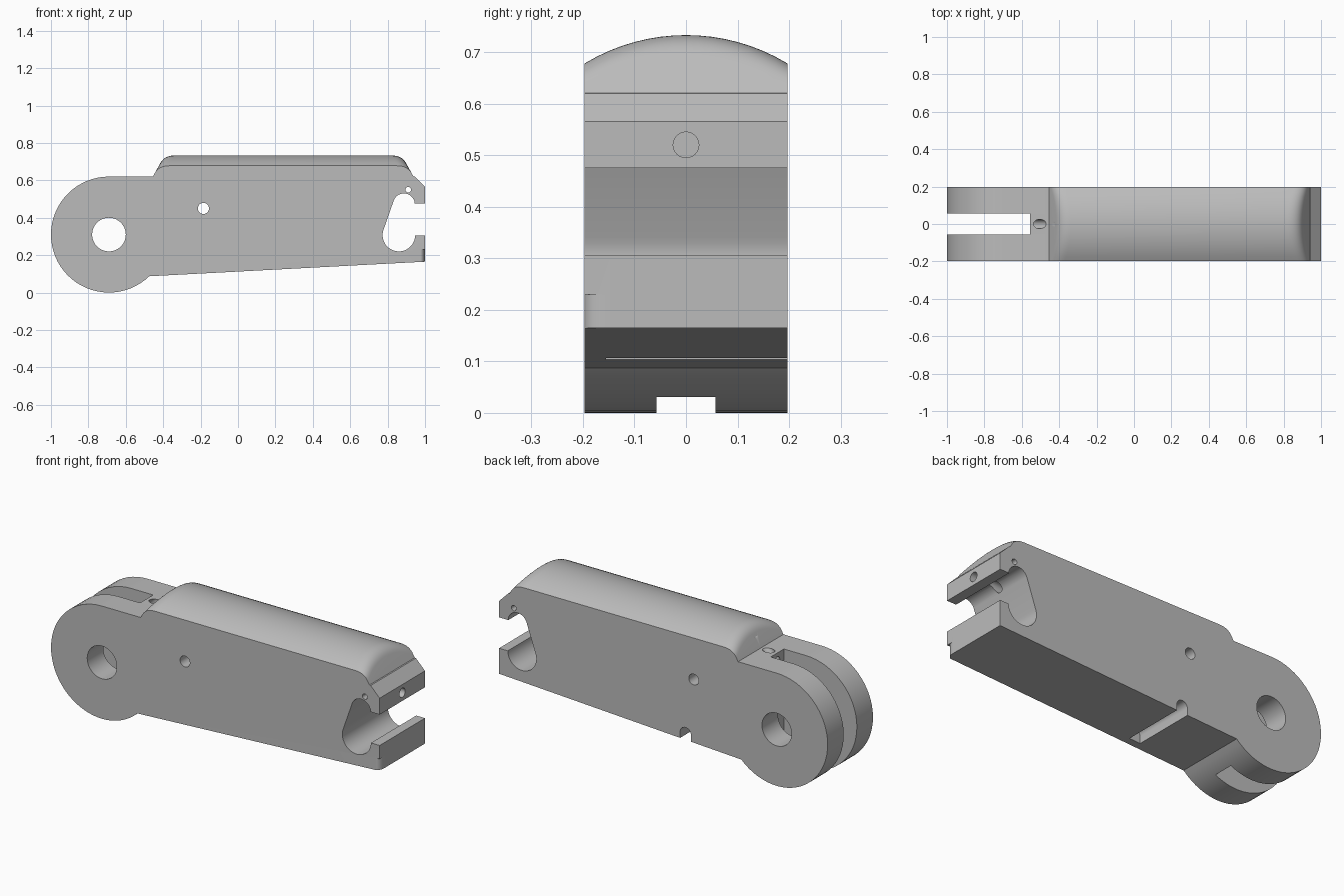
import bpy, bmesh
from math import sin, cos, pi, radians, sqrt
from mathutils import Matrix, Vector

if "Cube" in bpy.data.objects:
    bpy.data.objects.remove(bpy.data.objects["Cube"])

grey = bpy.data.materials.new("plain grey")
grey.use_nodes = True
grey.diffuse_color = (0.5, 0.5, 0.5, 1)
grey.node_tree.nodes["Principled BSDF"].inputs["Base Color"].default_value = (0.5, 0.5, 0.5, 1)

HALF = 0.197      # half thickness
SHOULDER = 0.62   # height where the crown begins


def arc(cx, cz, rx, a0, a1, n, rz=None):
    rz = rx if rz is None else rz
    angles = [radians(a0 + (a1 - a0) * i / n) for i in range(n + 1)]
    return [(cx + rx * cos(a), cz + rz * sin(a)) for a in angles]


def bend(p, corner, q, n=8):
    p, corner, q = Vector(p), Vector(corner), Vector(q)
    ts = [i / n for i in range(n + 1)]
    return [tuple(p * (1 - t) ** 2 + corner * 2 * t * (1 - t) + q * t * t) for t in ts]


def loft(name, rows):
    """Solid skinned through matching closed rings."""
    bm = bmesh.new()
    rings = [[bm.verts.new(p) for p in row] for row in rows]
    n = len(rings[0])
    for a, b in zip(rings, rings[1:]):
        for i in range(n):
            j = (i + 1) % n
            bm.faces.new((a[i], a[j], b[j], b[i]))
    bm.faces.new(rings[0])
    bm.faces.new(rings[-1])
    bmesh.ops.recalc_face_normals(bm, faces=bm.faces)
    mesh = bpy.data.meshes.new(name)
    bm.to_mesh(mesh)
    bm.free()
    obj = bpy.data.objects.new(name, mesh)
    bpy.context.collection.objects.link(obj)
    mesh.materials.append(grey)
    return obj


def prism(name, points, y0=-0.3, y1=0.3):
    return loft(name, [[(x, y, z) for x, z in points] for y in (y0, y1)])


def rod(name, start, end, radius, n=24):
    start, end = Vector(start), Vector(end)
    turn = (end - start).to_track_quat('Z', 'Y').to_matrix()
    ring = [turn @ Vector((x, y, 0)) for x, y in arc(0, 0, radius, 0, 360 - 360 / n, n - 1)]
    return loft(name, [[p + c for p in ring] for c in (start, end)])


def outline(y):
    """Side outline of the arm, with the crown height following a wide arc."""
    crown = 0.733 - 0.38 + sqrt(0.38 ** 2 - y * y)
    rise = crown - SHOULDER
    lean = 0.55
    left, right = -0.455 + rise * lean, 0.938 - rise * lean
    drop = 0.04
    pts = [(1.0, 0.165), (1.0, 0.565), (0.945, SHOULDER), (0.938, SHOULDER + 0.001)]
    pts += bend((right + drop * lean, crown - drop), (right, crown), (right - 0.055, crown))
    pts += bend((left + 0.055, crown), (left, crown), (left - drop * lean, crown - drop))
    pts += [(-0.455, SHOULDER)]
    pts += arc(-0.69, 0.31, 0.31, 90, 314, 40)
    return [(x, y, z) for x, z in pts]


# Main arm: rounded pivot end, tapered underside and crowned top
ROWS = 16
body = loft("arm_body", [outline(HALF * (2 * i / ROWS - 1)) for i in range(ROWS + 1)])

# Holes, hooks and grooves
cutters = [
    rod("pivot_hole", (-0.69, -0.3, 0.31), (-0.69, 0.3, 0.31), 0.09, 40),
    rod("pin_hole", (-0.185, -0.3, 0.45), (-0.185, 0.3, 0.45), 0.03),
    rod("small_pin_hole", (0.91, -0.3, 0.55), (0.91, 0.3, 0.55), 0.015, 16),
    rod("end_hole", (1.1, 0, 0.52), (0.78, 0, 0.52), 0.025),
    rod("cable_hole", (-0.44, 0, 0.69), (-0.64, 0, 0.47), 0.025),
    prism("fork_slot", [(-1.2, -0.1), (-0.556, -0.1), (-0.556, 0.8), (-1.2, 0.8)], -0.057, 0.057),
    prism("jaw_pocket", arc(0.86, 0.307, 0.087, 157, 360, 24)
          + [(0.943, 0.49)] + arc(0.887, 0.472, 0.058, 25, 157, 14)),
    prism("jaw_mouth", [(0.92, 0.305), (1.1, 0.305), (1.1, 0.475), (0.92, 0.475)]),
    prism("underside_groove", [(-0.168, 0.0), (-0.102, 0.0)]
          + arc(-0.135, 0.14, 0.033, 0, 180, 12), -0.155, 0.3),
]
# Rounded lower corner on one side of the jaw
corner = arc(0.975, -0.155, 0.025, 0, -90, 8, 0.042)
corner = [(1.1, -0.155)] + corner + [(0.975, -0.3), (1.1, -0.3)]
cutters.append(loft("corner_round", [[(x, y, z) for x, y in corner] for z in (0.05, 0.23)]))

bpy.context.view_layer.objects.active = body
for cutter in cutters:
    cutter.hide_render = True
    mod = body.modifiers.new(cutter.name, 'BOOLEAN')
    mod.operation = 'DIFFERENCE'
    mod.solver = 'EXACT'
    mod.object = cutter
    bpy.ops.object.modifier_apply(modifier=mod.name)
    bpy.data.objects.remove(cutter)

bpy.ops.object.select_all(action='DESELECT')
body.select_set(True)
bpy.ops.object.shade_smooth_by_angle(angle=radians(25))
